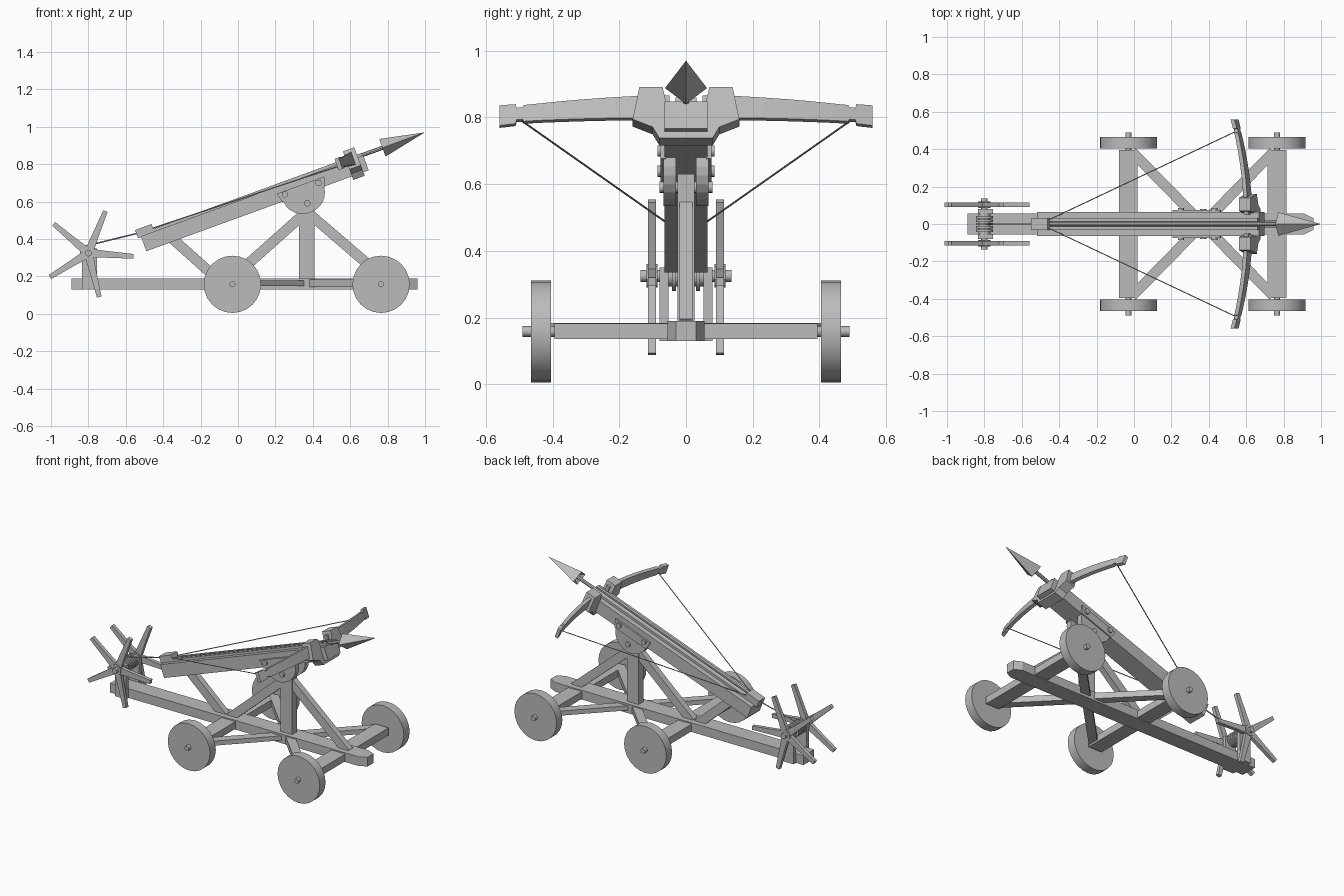
import bpy, bmesh, math
from mathutils import Matrix, Vector

if "Cube" in bpy.data.objects:
    bpy.data.objects.remove(bpy.data.objects["Cube"])

grey = bpy.data.materials.new("plain_grey")
grey.use_nodes = True
grey.diffuse_color = (0.5, 0.5, 0.5, 1)
grey.node_tree.nodes["Principled BSDF"].inputs["Base Color"].default_value = (0.5, 0.5, 0.5, 1)

WORLD = Matrix.Identity(4)
# Tilted frame of the stock: x runs along it, z is its upward normal
STOCK = Matrix.Translation((-0.49, 0, 0.335)) @ Matrix.Rotation(math.radians(-20), 4, 'Y')


def finish(name, bm, frame=WORLD):
    bmesh.ops.recalc_face_normals(bm, faces=bm.faces)
    mesh = bpy.data.meshes.new(name)
    bm.to_mesh(mesh)
    bm.free()
    mesh.transform(frame)
    mesh.materials.append(grey)
    obj = bpy.data.objects.new(name, mesh)
    bpy.context.collection.objects.link(obj)
    return obj


def prism(name, points, lo, hi, axis='y', frame=WORLD):
    """Extrude a 2D outline from lo to hi along one axis."""
    place = {'x': lambda p, d: (d, p[0], p[1]),
             'y': lambda p, d: (p[0], d, p[1]),
             'z': lambda p, d: (p[0], p[1], d)}[axis]
    bm = bmesh.new()
    a = [bm.verts.new(place(p, lo)) for p in points]
    b = [bm.verts.new(place(p, hi)) for p in points]
    bm.faces.new(a)
    bm.faces.new(b[::-1])
    for i in range(len(a)):
        j = (i + 1) % len(a)
        bm.faces.new((a[i], a[j], b[j], b[i]))
    return finish(name, bm, frame)


def box(name, x, y, z, frame=WORLD):
    return prism(name, [(x[0], z[0]), (x[1], z[0]), (x[1], z[1]), (x[0], z[1])], *y, frame=frame)


def bar(name, start, end, width, lo, hi, axis='y'):
    """Straight timber drawn in a plane, from start to end."""
    a, b = Vector(start), Vector(end)
    side = (b - a).normalized().orthogonal() * width / 2
    return prism(name, [a - side, b - side, b + side, a + side], lo, hi, axis)


def rod(name, start, end, radius, sides=12, frame=WORLD, smooth=True):
    a, b = Vector(start), Vector(end)
    turn = (b - a).to_track_quat('Z', 'Y').to_matrix().to_4x4()
    bm = bmesh.new()
    bmesh.ops.create_cone(bm, cap_ends=True, segments=sides, radius1=radius, radius2=radius,
                          depth=(b - a).length, matrix=Matrix.Translation((a + b) / 2) @ turn)
    obj = finish(name, bm, frame)
    if smooth:
        for f in obj.data.polygons:
            f.use_smooth = len(f.vertices) == 4
        obj.data.set_sharp_from_angle(angle=math.radians(40))
    return obj


# Chassis: long beam with a chamfered nose
prism("main_beam", [(-0.89, -0.055), (0.91, -0.055), (0.96, -0.03), (0.96, 0.03),
                    (0.91, 0.055), (-0.89, 0.055)], 0.13, 0.19, 'z')

# Axle beams and wheels
for end, x in (("rear", -0.03), ("front", 0.765)):
    box(end + "_axle_beam", (x - 0.05, x + 0.05), (-0.395, 0.395), (0.135, 0.182))
    rod(end + "_axle", (x, -0.49, 0.158), (x, 0.49, 0.158), 0.016)
    for side, s in (("left", 1), ("right", -1)):
        rod(f"{end}_{side}_wheel", (x, s * 0.405, 0.158), (x, s * 0.465, 0.158), 0.153, 24)

# Crossed floor braces
bar("cross_brace_a", (-0.01, 0.385), (0.745, -0.385), 0.055, 0.143, 0.183, 'z')
bar("cross_brace_b", (-0.01, -0.385), (0.745, 0.385), 0.055, 0.148, 0.178, 'z')

# Upright post and diagonal struts
box("center_post", (0.325, 0.41), (-0.026, 0.026), (0.18, 0.63))
bar("rear_strut", (0.36, 0.54), (-0.05, 0.175), 0.055, -0.02, 0.02)
bar("front_strut", (0.375, 0.54), (0.80, 0.175), 0.055, -0.02, 0.02)
bar("stock_strut", (-0.36, 0.41), (-0.08, 0.16), 0.055, -0.02, 0.02)

# Stock with two guide rails
box("stock", (0, 1.265), (-0.065, 0.065), (0, 0.085), STOCK)
for side, s in (("left", 1), ("right", -1)):
    box(side + "_rail", (0.02, 1.26), sorted((s * 0.013, s * 0.032)), (0.08, 0.1), STOCK)
box("trigger_block", (-0.018, 0.076), (-0.032, 0.032), (0.08, 0.127), STOCK)

# Pivot: half-round cheeks under the stock, bolted side plates
arc = [(0.895 + 0.115 * math.cos(t), -0.106 * math.sin(t))
       for t in (math.pi * i / 12 for i in range(13))]
plate = [(0.775, -0.005), (1.015, -0.005), (1.03, 0.05), (0.76, 0.05)]
for side, s in (("left", 1), ("right", -1)):
    prism(side + "_pivot_cheek", arc, *sorted((s * 0.03, s * 0.068)), frame=STOCK)
    prism(side + "_pivot_plate", plate, *sorted((s * 0.06, s * 0.076)), frame=STOCK)
    for i, (u, v) in enumerate(((0.8, 0.032), (0.99, 0.028))):
        rod(f"{side}_plate_pin_{i + 1}", (u, s * 0.05, v), (u, s * 0.086, v), 0.017, frame=STOCK)
rod("pivot_pin", (0.896, -0.08, -0.054), (0.896, 0.08, -0.054), 0.017, frame=STOCK)

# Notched bow mount
half = [(0.055, 0.072), (0.07, 0.142), (0.14, 0.142), (0.16, 0.04), (0.1, 0.015), (0.08, -0.02)]
prism("bow_mount", half + [(-y, v) for y, v in half[::-1]], 1.17, 1.235, 'x', STOCK)
box("mount_lip", (1.22, 1.255), (-0.065, 0.065), (0.03, 0.07), STOCK)


# Bow: one limb swept outward and mirrored
def limb(side, s):
    bm = bmesh.new()
    rings = []
    for y, h in ((0.05, 0.035), (0.15, 0.035), (0.23, 0.033), (0.31, 0.031), (0.38, 0.029),
                 (0.44, 0.027), (0.487, 0.026), (0.49, 0.019), (0.508, 0.019),
                 (0.511, 0.031), (0.56, 0.032)):
        u = 1.205 - 0.255 * y * y
        rings.append([bm.verts.new((u + du, s * y, 0.088 + dv)) for du, dv in
                      ((-0.011, -h), (0.011, -h), (0.011, h), (-0.011, h))])
    for a, b in zip(rings, rings[1:]):
        for i in range(4):
            j = (i + 1) % 4
            bm.faces.new((a[i], a[j], b[j], b[i]))
    bm.faces.new(rings[0])
    bm.faces.new(rings[-1])
    finish(side + "_bow_limb", bm, STOCK)


for side, s in (("left", 1), ("right", -1)):
    limb(side, s)
    rod(side + "_bowstring", (0.07, s * 0.02, 0.105), (1.135, s * 0.498, 0.075), 0.003, 6, STOCK)

# Bolt with a four-sided barbed head
rod("bolt_shaft", (0.06, 0, 0.088), (1.45, 0, 0.088), 0.011, 8, STOCK)
bm = bmesh.new()
tip = bm.verts.new((1.616, 0, 0.088))
inner = bm.verts.new((1.42, 0, 0.088))
barbs = [bm.verts.new((1.375, y, 0.088 + v)) for y, v in
         ((0.063, 0), (0, 0.05), (-0.063, 0), (0, -0.05))]
for i in range(4):
    j = (i + 1) % 4
    bm.faces.new((tip, barbs[i], barbs[j]))
    bm.faces.new((inner, barbs[j], barbs[i]))
finish("bolt_head", bm, STOCK)

# Winch: supports, axle, rope drum and five-armed hand wheels
wx, wz = -0.8, 0.325
rod("winch_axle", (wx, -0.137, wz), (wx, 0.137, wz), 0.018)
rod("winch_drum", (wx, -0.055, wz), (wx, 0.055, wz), 0.032, 16)
for i in range(5):
    y = -0.036 + i * 0.018
    rod(f"rope_coil_{i + 1}", (wx, y - 0.006, wz), (wx, y + 0.006, wz), 0.045, 16)
rod("winch_rope", (-0.79, 0, wz + 0.044), (-0.5, 0, 0.44), 0.004, 6)
for side, s in (("left", 1), ("right", -1)):
    box(side + "_winch_support", (-0.835, -0.755), sorted((s * 0.053, s * 0.08)), (0.13, 0.35))
    rod(side + "_handwheel_hub", (wx, s * 0.085, wz), (wx, s * 0.119, wz), 0.035, 10, smooth=False)
    for i in range(5):
        turn = Matrix.Translation((wx, 0, wz)) @ Matrix.Rotation(math.radians(4 + 72 * i), 4, 'Y')
        prism(f"{side}_handwheel_arm_{i + 1}",
              [(0, -0.024), (0.1, -0.018), (0.242, -0.013), (0.242, 0.012), (0.1, 0.018), (0, 0.024)],
              *sorted((s * 0.09, s * 0.114)), frame=turn)
